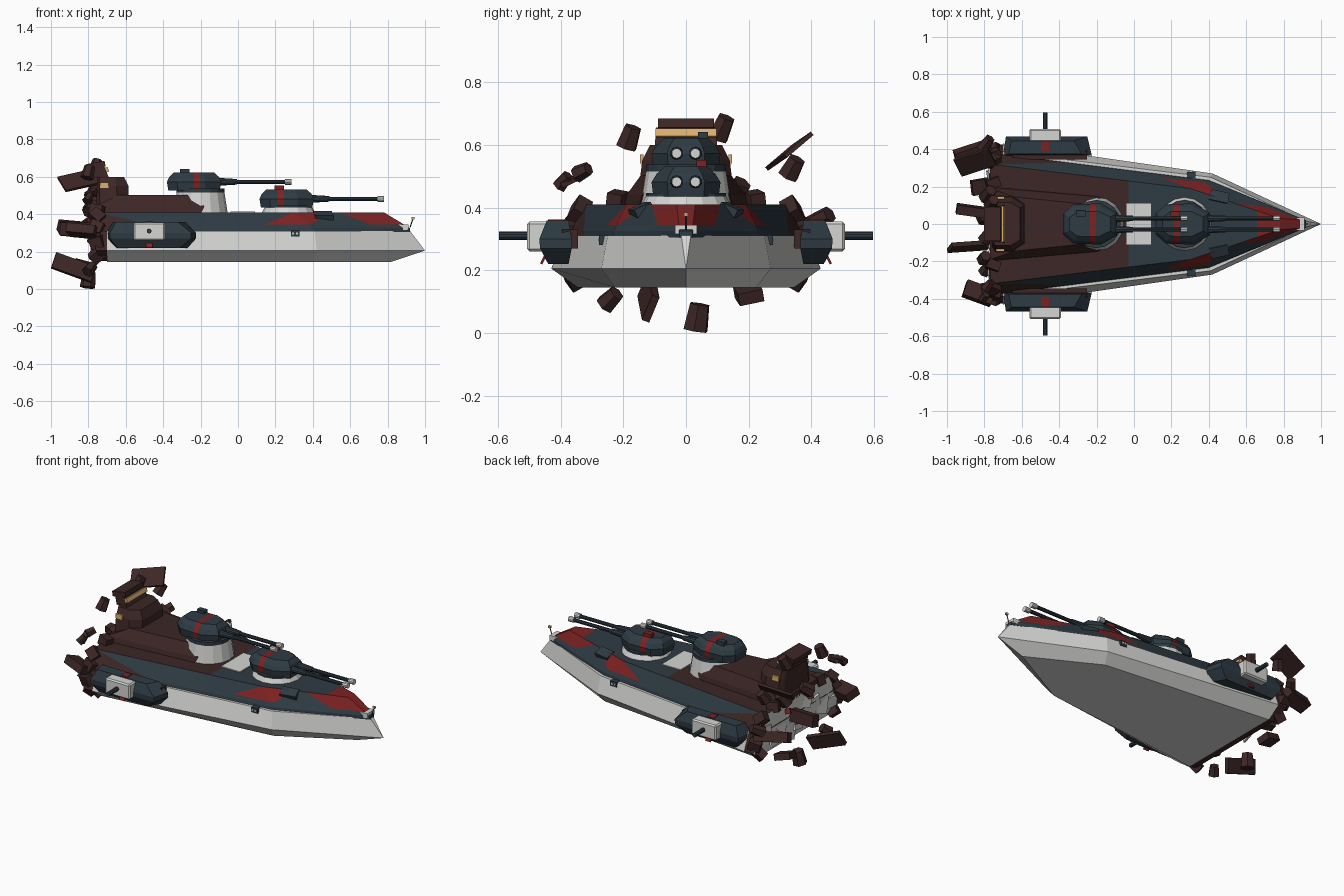
import bpy, bmesh, math, random
from mathutils import Vector, Matrix, Euler

if "Cube" in bpy.data.objects:
    bpy.data.objects.remove(bpy.data.objects["Cube"])

random.seed(4)
COL = {"pale_grey": (0.66, 0.66, 0.65), "slate": (0.027, 0.043, 0.056), "char_brown": (0.046, 0.02, 0.019),
       "red": (0.21, 0.016, 0.016), "tan": (0.72, 0.42, 0.16)}
MATS = {}
for n, c in COL.items():
    MATS[n] = bpy.data.materials.new(n)
    MATS[n].diffuse_color = (*c, 1)


def finish(bm, name, col, rule=None):
    bmesh.ops.remove_doubles(bm, verts=bm.verts, dist=1e-4)
    bmesh.ops.recalc_face_normals(bm, faces=bm.faces)
    bm.normal_update()
    used = [col]
    if rule:
        for f in bm.faces:
            c = rule(f.calc_center_median(), f.normal) or col
            if c not in used:
                used.append(c)
            f.material_index = used.index(c)
    me = bpy.data.meshes.new(name)
    bm.to_mesh(me)
    bm.free()
    for u in used:
        me.materials.append(MATS[u])
    ob = bpy.data.objects.new(name, me)
    bpy.context.collection.objects.link(ob)
    return ob


def mir(half):
    """Half outline (stern to bow, +y) to a full closed outline."""
    return list(half) + [(x, -y) for x, y in reversed(half)]


def loft(name, rings, col, cuts=(), rule=None):
    """Stack of (z, outline) rings; cuts are (point, normal) planes for colour edges."""
    bm = bmesh.new()
    vs = [[bm.verts.new((x, y, z)) for x, y in pts] for z, pts in rings]
    n = len(vs[0])
    for a, b in zip(vs, vs[1:]):
        for i in range(n):
            bm.faces.new((a[i], a[(i + 1) % n], b[(i + 1) % n], b[i]))
    bm.faces.new(vs[0])
    bm.faces.new(vs[-1])
    for co, no in cuts:
        bmesh.ops.bisect_plane(bm, geom=bm.verts[:] + bm.edges[:] + bm.faces[:], plane_co=co, plane_no=no)
    return finish(bm, name, col, rule)


def box(name, c, s, col, rot=(0, 0, 0)):
    bm = bmesh.new()
    r = Euler([math.radians(a) for a in rot]).to_matrix().to_4x4()
    bmesh.ops.create_cube(bm, size=1, matrix=Matrix.Translation(c) @ r @ Matrix.Diagonal((*s, 1)))
    return finish(bm, name, col)


def rod(name, a, b, r1, col, r2=None, n=10):
    a, b = Vector(a), Vector(b)
    bm = bmesh.new()
    m = Matrix.Translation((a + b) / 2) @ (b - a).to_track_quat('Z', 'Y').to_matrix().to_4x4()
    bmesh.ops.create_cone(bm, cap_ends=True, segments=n, radius1=r1, radius2=r1 if r2 is None else r2,
                          depth=(b - a).length, matrix=m)
    return finish(bm, name, col)


# Hull, with a scorched broken stern section
def stern(c, n):
    return "pale_grey" if n.x < -0.8 else None


loft("hull", [(0.145, mir([(-0.70, 0.345), (0.40, 0.225), (0.82, 0.0)])),
              (0.205, mir([(-0.70, 0.43), (0.42, 0.27), (1.0, 0.0)])),
              (0.31, mir([(-0.70, 0.385), (0.41, 0.25), (0.92, 0.015)]))], "pale_grey")
loft("broken_stern", [(0.15, mir([(-0.74, 0.345), (-0.70, 0.34)])),
                      (0.205, mir([(-0.76, 0.43), (-0.70, 0.425)])),
                      (0.31, mir([(-0.775, 0.39), (-0.70, 0.385)]))], "char_brown", rule=stern)


# Armoured deck: painted patches from slanted cuts
def above(c, x0, z0, k):
    return c.x - x0 - k * (c.z - z0) > 0


LINES = [(0.13, 0.34, 2.4), (0.38, 0.34, 1.7), (0.72, 0.34, -2.6), (-0.30, 0.305, -4.3)]


def deck_paint(c, n):
    if n.x < -0.8:
        return "pale_grey"
    if n.z > 0.95:
        return "char_brown" if c.x < -0.03 else "red" if c.x > 0.66 else None
    if n.z < -0.5:
        return None
    if not above(c, *LINES[3]):
        return "char_brown"
    if c.z > 0.345 and above(c, *LINES[0]) and not above(c, *LINES[1]):
        return "red"
    if above(c, *LINES[2]) and c.z > 0.345 and c.x < 0.9:
        return "red"


cuts = [((x, 0, z), (1, 0, -k)) for x, z, k in LINES]
cuts += [((-0.03, 0, 0), (1, 0, 0)), ((0.66, 0, 0), (1, 0, 0)), ((0, 0, 0.345), (0, 0, 1))]
loft("deck", [(0.305, mir([(-0.77, 0.382), (0.40, 0.235), (0.92, 0.02)])),
              (0.325, mir([(-0.77, 0.375), (0.40, 0.23), (0.92, 0.02)])),
              (0.41, mir([(-0.77, 0.32), (0.30, 0.19), (0.78, 0.03)]))], "slate", cuts, deck_paint)
box("deck_hatch", (0.025, 0, 0.411), (0.13, 0.22, 0.008), "pale_grey")
loft("aft_deck", [(0.40, mir([(-0.77, 0.20), (-0.20, 0.15)])),
                  (0.44, mir([(-0.77, 0.19), (-0.18, 0.14)])),
                  (0.502, mir([(-0.64, 0.145), (-0.20, 0.10)]))], "char_brown")

# Bow fittings
box("bow_block", (0.87, 0, 0.33), (0.085, 0.07, 0.03), "pale_grey")
box("bow_lamp", (0.935, 0, 0.378), (0.016, 0.012, 0.012), "tan")
rod("bow_lamp_mast", (0.92, 0, 0.33), (0.935, 0, 0.375), 0.003, "slate", n=6)
for s in (1, -1):
    box("deck_locker", (0.455, s * 0.14, 0.385), (0.10, 0.06, 0.045), "slate", (s * -25, 0, s * -12))
    box("hull_fitting", (0.305, s * 0.262, 0.297), (0.045, 0.03, 0.032), "slate")
    for dx in (-0.01, 0.01):
        box("fitting_port", (0.305 + dx, s * 0.278, 0.297), (0.01, 0.004, 0.012), "pale_grey")


# Twin gun turrets
def turret(cx, z0, base_x, base_z, stripe, top_box):
    def ring(k, ky):
        return mir([((cx + x * k), y * ky) for x, y in
                    [(-0.145, 0.055), (-0.09, 0.105), (0.06, 0.11), (0.145, 0.06)]])
    rod("turret_base", (base_x, 0, base_z), (base_x, 0, z0 + 0.005), 0.145, "pale_grey", 0.125, 16)
    rod("turret_collar", (base_x, 0, z0 - 0.012), (base_x, 0, z0 + 0.01), 0.128, "slate", n=16)
    loft("turret", [(z0, ring(0.95, 0.95)), (z0 + 0.045, ring(1, 1)), (z0 + 0.072, ring(0.92, 0.85)),
                    (z0 + 0.095, ring(0.75, 0.62))], "slate",
         [((x, 0, 0), (1, 0, 0)) for x in stripe],
         lambda c, n: "red" if stripe[0] < c.x < stripe[1] and n.z > -0.9 else None)
    box("turret_sight", top_box[0], (0.05, 0.032, 0.035), top_box[1])
    z = z0 + 0.046
    for y in (-0.03, 0.03):
        f = cx + 0.13
        rod("barrel_sleeve", (f, y, z), (f + 0.10, y, z), 0.021, "slate", 0.015)
        rod("barrel", (f + 0.08, y, z), (f + 0.36, y, z), 0.011, "slate")
        rod("muzzle", (f + 0.355, y, z), (f + 0.39, y, z), 0.016, "pale_grey")


turret(0.26, 0.436, 0.27, 0.405, (0.21, 0.245), ((0.22, 0.05, 0.535), "red"))
turret(-0.235, 0.527, -0.20, 0.405, (-0.235, -0.203), ((-0.285, 0.055, 0.623), "slate"))

# Side gun pods
for s in (1, -1):
    def pod(x0, x1, x2, y0, y1):
        return [(x0, s * y0), (x0 + 0.015, s * y1), (x1, s * y1), (x2, s * y0)]
    loft("side_pod", [(0.22, pod(-0.66, -0.31, -0.27, 0.375, 0.44)), (0.27, pod(-0.70, -0.25, -0.225, 0.365, 0.466)),
                      (0.30, pod(-0.70, -0.25, -0.225, 0.365, 0.468)),
                      (0.358, pod(-0.67, -0.32, -0.28, 0.375, 0.445))], "slate")
    b = box("side_gun_mount", (-0.475, s * 0.465, 0.308), (0.17, 0.085, 0.095), "pale_grey")
    m = b.modifiers.new("edge", 'BEVEL')
    m.width, m.segments = 0.008, 1
    rod("side_barrel", (-0.475, s * 0.50, 0.31), (-0.475, s * 0.597, 0.31), 0.013, "slate")
    box("pod_strap", (-0.475, s * 0.415, 0.358), (0.04, 0.05, 0.008), "red")
    box("pod_strap_low", (-0.475, s * 0.452, 0.24), (0.035, 0.008, 0.045), "red", (s * 27, 0, 0))
    box("pod_bracket", (-0.45, s * 0.37, 0.30), (0.40, 0.05, 0.06), "char_brown")

# Wrecked bridge
loft("bridge", [(0.42, mir([(-0.76, 0.12), (-0.74, 0.155), (-0.64, 0.155), (-0.59, 0.11)])),
                (0.55, mir([(-0.755, 0.11), (-0.74, 0.14), (-0.65, 0.14), (-0.585, 0.10)])),
                (0.60, mir([(-0.755, 0.09), (-0.74, 0.115), (-0.66, 0.115), (-0.61, 0.085)]))], "char_brown")
loft("bridge_top", [(0.595, mir([(-0.77, 0.09), (-0.69, 0.10)])),
                    (0.655, mir([(-0.79, 0.08), (-0.715, 0.095)]))], "char_brown")
box("bridge_window", (-0.70, 0, 0.638), (0.014, 0.195, 0.026), "tan", (0, -20, 0))
box("bridge_roof", (-0.755, 0, 0.662), (0.09, 0.18, 0.03), "char_brown", (0, -10, 0))
for s in (1, -1):
    box("side_window", (-0.715, s * 0.141, 0.555), (0.045, 0.012, 0.028), "tan")

# Torn stern: inner plates, red crates and jagged hull scraps
for i in range(9):
    y = -0.32 + i * 0.08
    box("inner_plate", (-0.765, y, random.uniform(0.20, 0.38)), (0.012, 0.09, random.uniform(0.07, 0.13)),
        "pale_grey", (random.uniform(-30, 30), random.uniform(-15, 15), random.uniform(-15, 15)))
for y, z in ((0.12, 0.36), (-0.10, 0.37), (0.02, 0.26)):
    box("red_crate", (-0.785, y, z), (0.03, 0.03, 0.03), "red", (20, 10, 30))
for s in (1, -1):
    for y, z, a in ((0.37, 0.33, 20), (0.40, 0.25, -15), (0.34, 0.39, 40), (0.22, 0.42, 10), (0.36, 0.18, -40)):
        box("stern_scrap", (-0.755, s * y, z), (0.07, 0.05, 0.06), "char_brown", (s * a, a, s * 20))

# Floating debris: flat plates, then six-sided chunks
for c, sz, r in [((-0.88, -0.12, 0.115), (0.225, 0.025, 0.09), (-20, 20, 4)),
                 ((-0.86, 0.07, 0.32), (0.18, 0.05, 0.07), (10, 4, -8)),
                 ((-0.85, 0.33, 0.58), (0.20, 0.12, 0.014), (38, -12, 18)),
                 ((-0.86, 0.38, 0.32), (0.20, 0.08, 0.06), (25, 5, 18)),
                 ((-0.83, -0.37, 0.31), (0.16, 0.09, 0.05), (-20, 5, -20)),
                 ((-0.80, -0.36, 0.49), (0.03, 0.09, 0.02), (25, 0, 10)),
                 ((-0.82, 0.20, 0.125), (0.10, 0.08, 0.04), (12, 15, 10))]:
    box("debris_plate", c, sz, "char_brown", r)
for x, y, z, r, h, tilt in [(-0.80, 0.037, 0.05, 0.042, 0.085, 0.2), (-0.79, -0.24, 0.108, 0.034, 0.06, 0.9),
                            (-0.80, -0.18, 0.625, 0.036, 0.07, 0.4), (-0.76, 0.115, 0.655, 0.036, 0.075, 0.5),
                            (-0.77, 0.34, 0.528, 0.036, 0.065, 0.6), (-0.80, -0.39, 0.485, 0.025, 0.05, 0.8),
                            (-0.78, -0.33, 0.515, 0.028, 0.05, 1.2), (-0.79, 0.43, 0.36, 0.035, 0.08, 1.1),
                            (-0.78, -0.06, 0.43, 0.04, 0.08, 1.0), (-0.78, 0.16, 0.45, 0.04, 0.08, 0.7)]:
    d = Vector((math.sin(tilt) * 0.6, math.sin(tilt) * 0.8, math.cos(tilt))) * h / 2
    p = Vector((x, y, z))
    rod("debris_chunk", p - d, p + d, r, "char_brown", r * 0.8, 6)

for m in bpy.data.materials:
    if m.users and not m.is_grease_pencil:
        m.use_nodes = True
        m.node_tree.nodes["Principled BSDF"].inputs["Base Color"].default_value = m.diffuse_color
